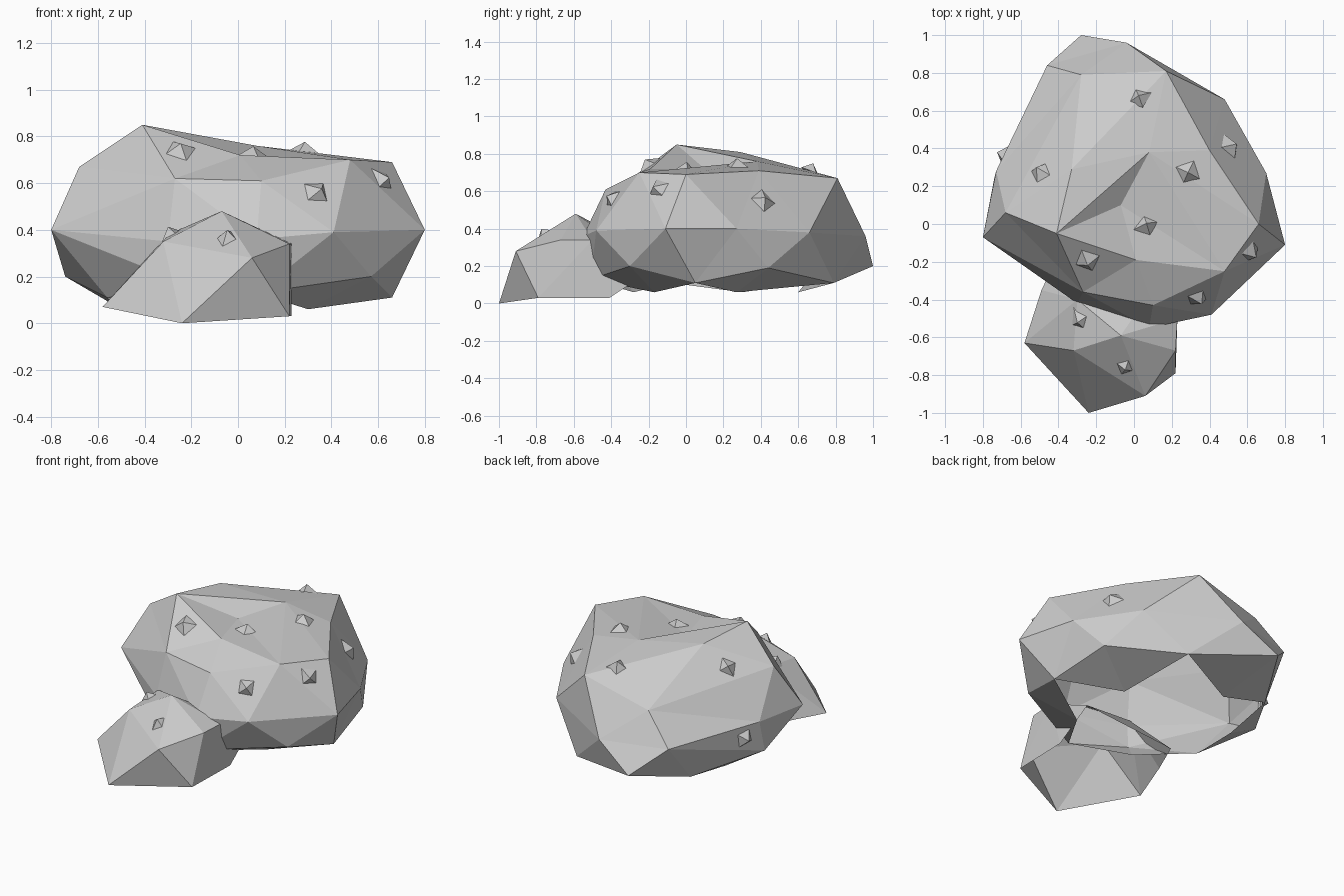
import bpy
import bmesh
import math
import random
from mathutils import Vector, Matrix
from mathutils.bvhtree import BVHTree

random.seed(4)

default_cube = bpy.data.objects.get("Cube")
if default_cube:
    bpy.data.objects.remove(default_cube, do_unlink=True)


def make_material(name, color):
    material = bpy.data.materials.new(name)
    material.use_nodes = True
    material.diffuse_color = color
    material.node_tree.nodes["Principled BSDF"].inputs["Base Color"].default_value = color
    return material


stone_grey = make_material("stone grey", (0.6, 0.6, 0.6, 1))


def make_object(name, bm):
    mesh = bpy.data.meshes.new(name)
    bm.to_mesh(mesh)
    mesh.materials.append(stone_grey)
    obj = bpy.data.objects.new(name, mesh)
    bpy.context.collection.objects.link(obj)
    return obj


def make_shell(name, corners, is_open, roundness=0.0):
    """Faceted boulder with open faces removed; the corners are joined by a hull
    taken on a rounded-out copy, so that shallow dents survive."""
    corners = [Vector(c) for c in corners]
    low = Vector([min(c[i] for c in corners) for i in range(3)])
    high = Vector([max(c[i] for c in corners) for i in range(3)])
    centre, half = (low + high) / 2, (high - low) / 2
    bm = bmesh.new()
    true_place = {}
    for corner in corners:
        unit = Vector([(corner[i] - centre[i]) / half[i] for i in range(3)])
        vert = bm.verts.new(unit.lerp(unit.normalized(), roundness))
        true_place[vert] = corner
    result = bmesh.ops.convex_hull(bm, input=bm.verts[:])
    inside = [g for g in result["geom_interior"] if isinstance(g, bmesh.types.BMVert)]
    for vert, corner in true_place.items():
        vert.co = corner
    bmesh.ops.delete(bm, geom=inside, context="VERTS")
    bmesh.ops.recalc_face_normals(bm, faces=bm.faces[:])
    bm.normal_update()
    surface = BVHTree.FromBMesh(bm)
    opening = [f for f in bm.faces if is_open(f)]
    bmesh.ops.delete(bm, geom=opening, context="FACES")
    make_object(name, bm)
    bm.free()
    return surface


def add_barnacle(name, surface, near, size=0.085):
    """Small four-sided spike, set on the boulder along its normal."""
    place, normal, _, _ = surface.find_nearest(Vector(near))
    bm = bmesh.new()
    spin = random.uniform(0, math.tau)
    base = []
    for i in range(4):
        angle = spin + i * math.tau / 4
        radius = size * random.uniform(0.7, 1.1)
        base.append(bm.verts.new((radius * math.cos(angle), radius * math.sin(angle), -0.01)))
    tip = bm.verts.new((random.uniform(-0.02, 0.02), random.uniform(-0.02, 0.02), size * 0.5))
    for i in range(4):
        bm.faces.new((base[i], base[(i + 1) % 4], tip))
    turn = normal.to_track_quat("Z", "Y").to_matrix().to_4x4()
    bm.transform(Matrix.Translation(place) @ turn)
    make_object(name, bm)
    bm.free()


# Large boulder corners, from crown to rim
crown = [(-.41, -.05, .85), (-.33, .29, .81), (.08, .38, .76), (-.07, .1, .72), (.01, -.19, .72)]
shoulder = [(.66, 0, .69), (.4, .39, .71), (.17, .81, .67), (-.28, .79, .55),
            (-.68, .06, .67), (-.27, -.36, .62), (.1, -.43, .61), (.48, -.25, .7)]
waist = [(.8, -.11, .4), (.7, .27, .4), (.48, .66, .38), (-.04, .96, .36), (-.46, .84, .36),
         (-.73, .28, .4), (-.8, -.07, .4), (-.3, -.42, .35), (.08, -.55, .36), (.41, -.48, .39)]
skirt = [(.57, -.3, .2), (.6, .44, .19), (-.28, 1, .2), (-.74, .24, .2), (-.3, -.41, .2)]
rim = [(.66, .05, .11), (.24, .79, .11), (-.48, .64, .11), (-.56, -.08, .11), (.08, -.51, .13)]
notches = [(.3, .27, .06), (-.19, .6, .06), (-.5, .3, .06), (-.22, -.28, .06), (.3, -.17, .06)]

large = make_shell("large_boulder", crown + shoulder + waist + skirt + rim + notches,
                   lambda f: sum(v.co.z < .08 for v in f.verts) >= 2, roundness=0.7)

# Small boulder leaning against the front, open beneath and behind
small_corners = [(-.24, -1, 0), (.22, -.79, .03), (.23, -.41, .03), (-.58, -.63, .07),
                 (-.49, -.35, .1), (.06, -.91, .28), (.22, -.67, .34), (.23, -.5, .34),
                 (-.07, -.59, .48), (-.32, -.67, .35), (-.3, -.4, .38),
                 (.22, -.17, .19), (-.37, -.1, .08)]
small = make_shell("small_boulder", small_corners,
                   lambda f: f.normal.z < -.3 or f.normal.y > .9)

# Barnacles scattered over both boulders
large_spots = [(.02, .68, .72), (-.51, .28, .72), (.53, .43, .57), (.29, .27, .75),
               (.07, -.01, .72), (-.25, -.18, .72), (.61, -.13, .61), (.33, -.4, .57),
               (-.66, .36, .32)]
small_spots = [(-.29, -.51, .38), (-.05, -.76, .36)]
for number, spot in enumerate(large_spots, 1):
    add_barnacle(f"large_boulder_barnacle_{number}", large, spot)
for number, spot in enumerate(small_spots, 1):
    add_barnacle(f"small_boulder_barnacle_{number}", small, spot, 0.075)
